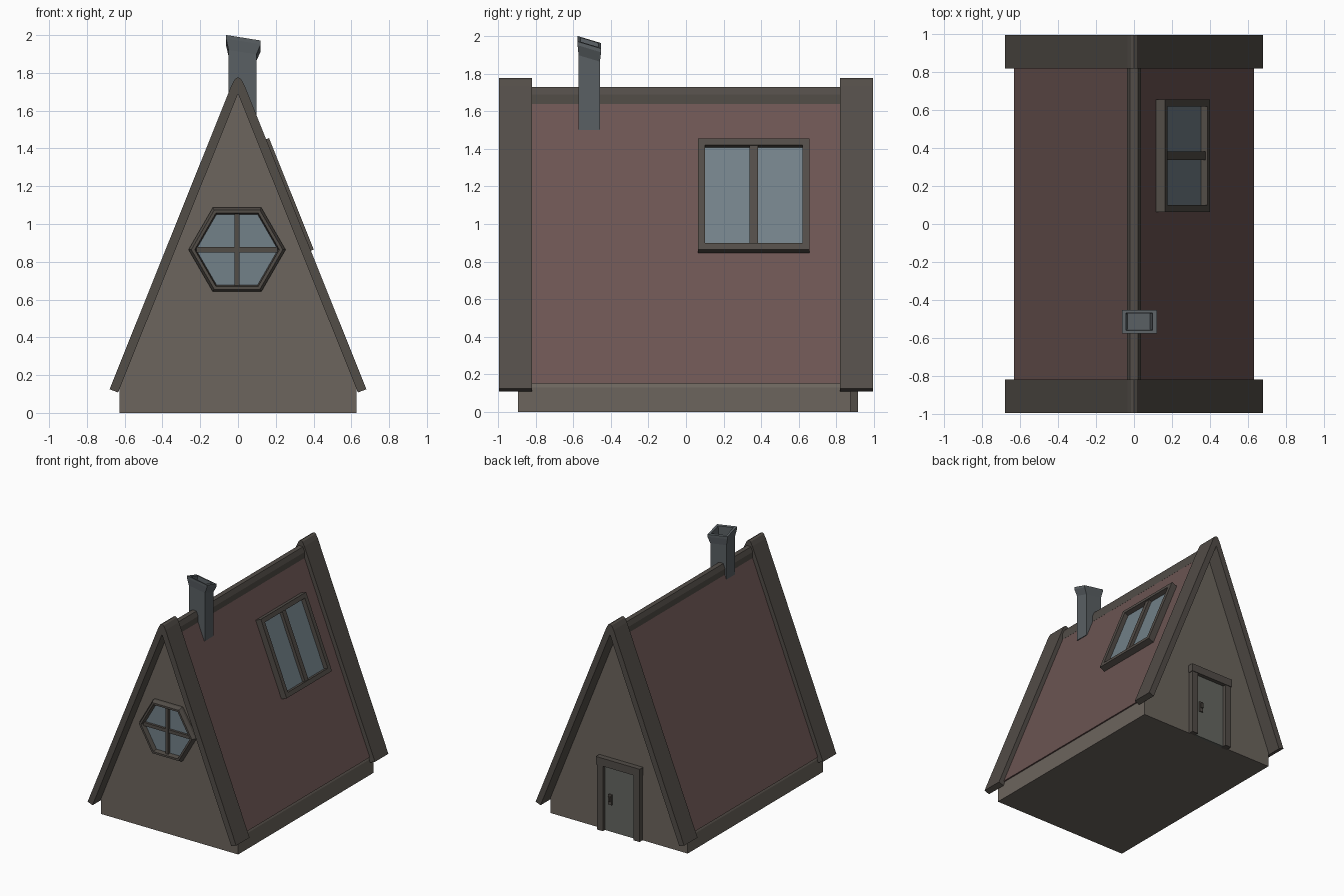
import bpy, bmesh, math
from mathutils import Matrix, Vector

if "Cube" in bpy.data.objects:
    bpy.data.objects.remove(bpy.data.objects["Cube"])


def material(name, rgb):
    m = bpy.data.materials.new(name)
    m.diffuse_color = (*rgb, 1)
    m.use_nodes = True
    m.node_tree.nodes["Principled BSDF"].inputs["Base Color"].default_value = m.diffuse_color
    return m


WALL = material("plaster", (0.15, 0.13, 0.11))
ROOF = material("red_roof", (0.15, 0.09, 0.085))
TRIM = material("dark_wood", (0.085, 0.074, 0.064))
GLASS = material("glass", (0.17, 0.22, 0.25))
STONE = material("chimney_stone", (0.10, 0.115, 0.125))
DOOR = material("door_paint", (0.13, 0.135, 0.12))


def loft(name, loops, mat, cap=True, closed=False):
    """Skin equal-length loops; cap the ends or join last loop to first."""
    bm = bmesh.new()
    rows = [[bm.verts.new(p) for p in loop] for loop in loops]
    pairs = list(zip(rows, rows[1:]))
    if closed:
        pairs.append((rows[-1], rows[0]))
    n = len(rows[0])
    for a, b in pairs:
        for i in range(n):
            j = (i + 1) % n
            bm.faces.new((a[i], a[j], b[j], b[i]))
    if cap and not closed:
        bm.faces.new(rows[0])
        bm.faces.new(rows[-1])
    bmesh.ops.recalc_face_normals(bm, faces=bm.faces)
    me = bpy.data.meshes.new(name)
    bm.to_mesh(me)
    bm.free()
    me.materials.append(mat)
    ob = bpy.data.objects.new(name, me)
    bpy.context.collection.objects.link(ob)
    return ob


def prism(name, pts, y0, y1, mat):
    return loft(name, [[(x, y, z) for x, z in pts] for y in (y0, y1)], mat)


def box(name, x, y, z, mat, matrix=None):
    ob = prism(name, [(x[0], z[0]), (x[1], z[0]), (x[1], z[1]), (x[0], z[1])], *y, mat)
    if matrix:
        ob.matrix_world = matrix
    return ob


def mirrored(half):
    """Complete a right-hand half profile that ends on the centre line."""
    return half + [(-x, z) for x, z in reversed(half) if x > 0]


# House body
prism("house_walls", mirrored([(0.628, 0), (0.628, 0.13), (0, 1.70)]), -0.895, 0.875, WALL)

# Red roof slopes, laid on the body
for side, label in ((1, "right"), (-1, "left")):
    pts = [(0.60, 0.15), (0.632, 0.15), (0.0, 1.728), (0.0, 1.66)]
    prism("roof_" + label, [(side * x, z) for x, z in pts], -0.86, 0.86, ROOF)

# Ridge cap
prism("ridge_cap", mirrored([(0.036, 1.64), (0.036, 1.69), (0.02, 1.728), (0, 1.73)]),
      -0.84, 0.84, TRIM)

# Roof edge boards at both gables, with a rounded peak
outer = [(0.68, 0.125), (0.034, 1.735), (0.016, 1.768), (0, 1.777)]
board = mirrored(outer) + [(-0.635, 0.108), (0, 1.69), (0.635, 0.108)]
for label, y0, y1 in (("front", -0.995, -0.82), ("back", 0.82, 0.995)):
    prism("edge_board_" + label, board, y0, y1, TRIM)

# Chimney with flared, tilted, hollow top
def rect(x0, x1, y0, y1, z, tilt=False):
    pts = [(x0, y0), (x1, y0), (x1, y1), (x0, y1)]
    return [(x, y, z - (0.16 * (x + 0.063) + 0.30 * (y + 0.575) if tilt else 0)) for x, y in pts]


loft("chimney", [rect(-0.05, 0.098, -0.572, -0.458, 1.50),
                 rect(-0.05, 0.098, -0.572, -0.458, 1.925, True),
                 rect(-0.063, 0.12, -0.577, -0.452, 1.98, True),
                 rect(-0.063, 0.12, -0.577, -0.452, 2.0, True),
                 rect(-0.043, 0.098, -0.56, -0.468, 2.0, True),
                 rect(-0.035, 0.085, -0.555, -0.473, 1.86)], STONE)

# Hexagonal front window
CX, CZ = -0.005, 0.864


def hexagon(r, y):
    return [(CX + r * math.cos(i * math.pi / 3), y, CZ + r * math.sin(i * math.pi / 3))
            for i in range(6)]


loft("hex_window_frame", [hexagon(0.257, -0.88), hexagon(0.257, -0.915), hexagon(0.242, -0.942),
                          hexagon(0.224, -0.942), hexagon(0.212, -0.88)], TRIM, closed=True)
loft("hex_window_glass", [hexagon(0.22, -0.88), hexagon(0.22, -0.903)], GLASS)
box("hex_window_bar_vertical", (CX - 0.013, CX + 0.013), (-0.925, -0.89), (CZ - 0.19, CZ + 0.19), TRIM)
box("hex_window_bar_horizontal", (CX - 0.215, CX + 0.215), (-0.922, -0.89), (CZ - 0.014, CZ + 0.014), TRIM)

# Roof window: local x runs along the house, y up the slope, z outward
up = Vector((-0.63, 0, 1.57)).normalized()
along = Vector((0, 1, 0))
out = along.cross(up)
slope = Matrix((along, up, out)).transposed().to_4x4()
slope.translation = (0.226, 0.36, 1.137)
W, L, T = 0.296, 0.318, 0.036
for s, label in ((-1, "near"), (1, "far")):
    xs = sorted((s * (W - T), s * W))
    box("roof_window_side_" + label, xs, (-L, L), (-0.01, 0.061), TRIM, slope)
for s, label in ((-1, "bottom"), (1, "top")):
    ys = sorted((s * (L - T), s * L))
    box("roof_window_" + label, (T - W, W - T), ys, (-0.01, 0.061), TRIM, slope)
box("roof_window_mullion", (-0.022, 0.022), (T - L, L - T), (-0.01, 0.05), TRIM, slope)
box("roof_window_glass", (T - W, W - T), (T - L, L - T), (-0.01, 0.024), GLASS, slope)

# Back door with frame, lintel and handle
DX = -0.02
for s, label in ((-1, "left"), (1, "right")):
    xs = sorted((DX + s * 0.14, DX + s * 0.195))
    box("door_post_" + label, xs, (0.86, 0.915), (0, 0.54), TRIM)
box("door_lintel", (DX - 0.2, DX + 0.2), (0.86, 0.92), (0.54, 0.605), TRIM)
box("door_panel", (DX - 0.14, DX + 0.14), (0.86, 0.887), (0, 0.54), DOOR)
box("door_handle_plate", (0.052, 0.084), (0.88, 0.897), (0.225, 0.31), TRIM)
box("door_handle", (0.06, 0.076), (0.89, 0.912), (0.255, 0.295), TRIM)
